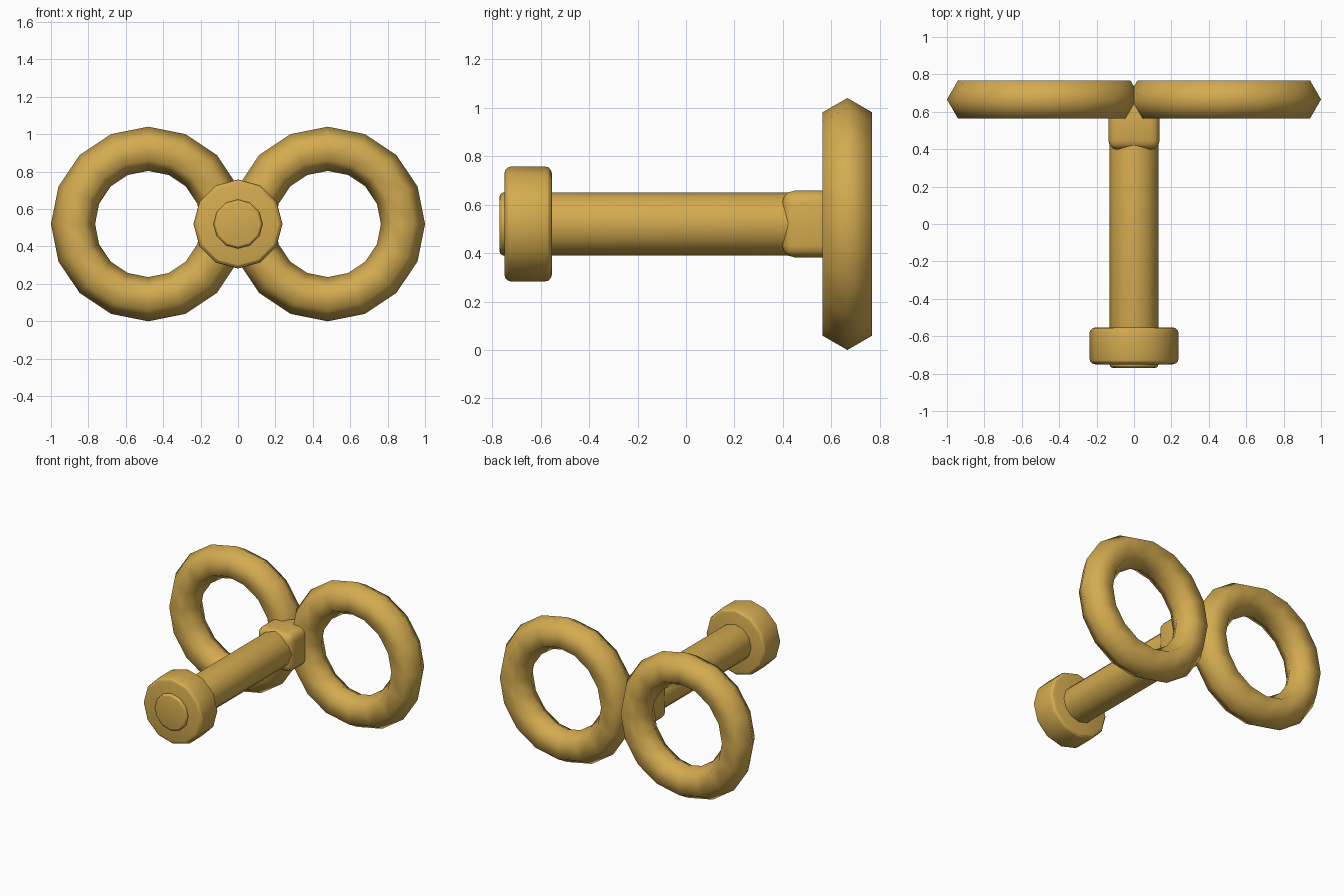
import bpy
from math import radians

default = bpy.data.objects.get("Cube")
if default:
    bpy.data.objects.remove(default, do_unlink=True)

gold = bpy.data.materials.new("gold")
gold.use_nodes = True
gold.diffuse_color = (0.66, 0.41, 0.08, 1)
gold.node_tree.nodes["Principled BSDF"].inputs["Base Color"].default_value = gold.diffuse_color

AXIS_Z = 0.52
FORWARD = (radians(90), 0, 0)


def finish(name, bevel=0, smooth_angle=None):
    """Name the active object, colour it, round its rims and set its shading."""
    obj = bpy.context.object
    obj.name = obj.data.name = name
    obj.data.materials.append(gold)
    bpy.ops.object.transform_apply(location=False, rotation=True, scale=True)
    if bevel:
        mod = obj.modifiers.new("rounded_rims", 'BEVEL')
        mod.width = bevel
        mod.segments = 3
        mod.limit_method = 'ANGLE'
        mod.angle_limit = radians(50)
        bpy.ops.object.modifier_apply(modifier=mod.name)
    if smooth_angle:
        bpy.ops.object.shade_smooth_by_angle(angle=radians(smooth_angle))
    else:
        bpy.ops.object.shade_smooth()
    return obj


def rod(name, radius, front, back, bevel):
    """Twelve-sided cylinder lying along y."""
    bpy.ops.mesh.primitive_cylinder_add(
        vertices=12, radius=radius, depth=back - front,
        location=(0, (front + back) / 2, AXIS_Z), rotation=FORWARD)
    return finish(name, bevel, 29)


# Shaft, passing through the end cap
rod("shaft", 0.131, -0.77, 0.6, 0.02)

# Wide end cap
rod("end_cap", 0.238, -0.75, -0.553, 0.03)

# Rounded block joining the shaft to the rings
bpy.ops.mesh.primitive_cube_add(size=0.275, location=(0, 0.535, AXIS_Z))
finish("collar", 0.05, 40)

# Pair of finger rings with a six-sided section
for side, x in (("left", 0.48), ("right", -0.48)):
    bpy.ops.mesh.primitive_torus_add(
        major_segments=16, minor_segments=6, major_radius=0.402,
        minor_radius=0.118, location=(x, 0.666, AXIS_Z), rotation=FORWARD)
    finish(side + "_ring")
